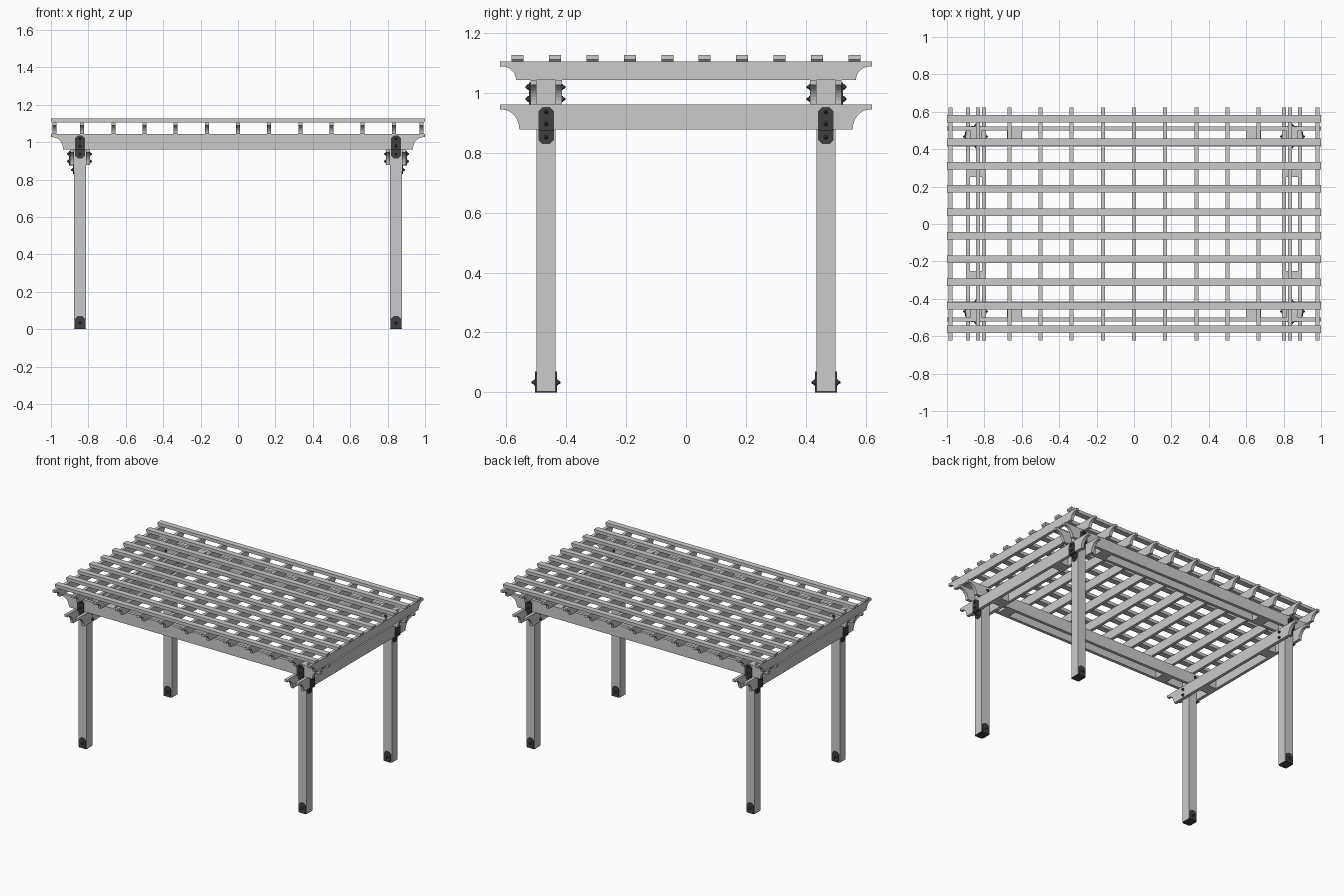
import bpy, bmesh, math
from mathutils import Matrix, Vector

if "Cube" in bpy.data.objects:
    bpy.data.objects.remove(bpy.data.objects["Cube"])

dark = bpy.data.materials.new("dark_metal")
dark.diffuse_color = (0.05, 0.05, 0.05, 1)
dark.use_nodes = True
dark.node_tree.nodes["Principled BSDF"].inputs["Base Color"].default_value = dark.diffuse_color

PX, PY, P = 0.845, 0.4675, 0.0315     # post centre and half width
T = 0.021                             # timber thickness


def finish(name, bm, mat=None):
    bmesh.ops.recalc_face_normals(bm, faces=bm.faces)
    me = bpy.data.meshes.new(name)
    bm.to_mesh(me)
    bm.free()
    ob = bpy.data.objects.new(name, me)
    bpy.context.collection.objects.link(ob)
    if mat:
        me.materials.append(mat)
    return ob


def box(name, x0, x1, y0, y1, z0, z1, mat=None):
    bm = bmesh.new()
    m = Matrix.Translation(((x0 + x1) / 2, (y0 + y1) / 2, (z0 + z1) / 2))
    bmesh.ops.create_cube(bm, size=1, matrix=m @ Matrix.Diagonal((x1 - x0, y1 - y0, z1 - z0, 1)))
    return finish(name, bm, mat)


def prism(name, pts, axis, a, b, mat=None):
    """Extrude an outline (u, z) from a to b along 'x' (u = y) or 'y' (u = x)."""
    bm = bmesh.new()
    place = (lambda u, z, d: (d, u, z)) if axis == 'x' else (lambda u, z, d: (u, d, z))
    lo = [bm.verts.new(place(u, z, a)) for u, z in pts]
    hi = [bm.verts.new(place(u, z, b)) for u, z in pts]
    bm.faces.new(lo)
    bm.faces.new(hi[::-1])
    n = len(pts)
    for i in range(n):
        j = (i + 1) % n
        bm.faces.new((lo[i], lo[j], hi[j], hi[i]))
    return finish(name, bm, mat)


def scroll(L, z0, z1, run):
    """Timber outline with a concave cut under each end."""
    lip, step = 0.016, 0.008
    end = [(L, z1), (L, z1 - lip)]
    rx, rz = run - step, z1 - lip - z0
    for i in range(9):
        t = math.radians(90 * i / 8)
        end.append((L - step - rx * math.sin(t), z0 + rz * math.cos(t)))
    return end + [(-u, z) for u, z in reversed(end)]


def bolt(name, axis, u, z, d, s):
    """Hex head with a small stud, pointing along s * axis from surface d."""
    bm = bmesh.new()
    direction = Vector((s, 0, 0)) if axis == 'x' else Vector((0, s, 0))
    rot = direction.to_track_quat('Z', 'Y').to_matrix().to_4x4()
    base = Vector((d, u, z)) if axis == 'x' else Vector((u, d, z))
    for r1, r2, h0, h1 in ((0.010, 0.010, 0, 0.004), (0.007, 0.003, 0.004, 0.012)):
        m = Matrix.Translation(base + direction * (h0 + h1) / 2) @ rot
        bmesh.ops.create_cone(bm, cap_ends=True, segments=6 if h0 else 12,
                              radius1=r1, radius2=r2, depth=h1 - h0, matrix=m)
    finish(name, bm, dark)


def plate(name, axis, u, z0, z1, d, s, cut_low, cut_high, w=0.026, c=0.014):
    """Thin metal plate with optional clipped corners."""
    low = [(u - w, z0 + c), (u - w + c, z0), (u + w - c, z0), (u + w, z0 + c)] \
        if cut_low else [(u - w, z0), (u + w, z0)]
    high = [(u + w, z1 - c), (u + w - c, z1), (u - w + c, z1), (u - w, z1 - c)] \
        if cut_high else [(u + w, z1), (u - w, z1)]
    prism(name, low + high, axis, d, d + s * 0.005, dark)


def stepped_bracket(name, axis, u, post_face, s, z0):
    """Plate on the beam, shelf under the beam, plate on the post."""
    beam_face = post_face + s * T
    plate(name + "_upper", axis, u, z0 - 0.005, z0 + 0.074, beam_face, s, False, True)
    plate(name + "_lower", axis, u, z0 - 0.05, z0, post_face, s, True, False)
    plate(name + "_shelf", axis, u, z0 - 0.005, z0, post_face + s * 0.0125, s, False, False)
    a, b = sorted((post_face, beam_face))
    if axis == 'x':
        box(name + "_ledge", a, b, u - 0.026, u + 0.026, z0 - 0.005, z0, dark)
    else:
        box(name + "_ledge", u - 0.026, u + 0.026, a, b, z0 - 0.005, z0, dark)
    for dz in (0.018, 0.058):
        bolt(name + "_beam_bolt", axis, u, z0 + dz, beam_face + s * 0.005, s)
        bolt(name + "_inner_bolt", axis, u, z0 + dz, post_face - s * (2 * P + T), -s)
    bolt(name + "_post_bolt", axis, u, z0 - 0.027, post_face + s * 0.005, s)


# Corners: post, foot, brackets and spacer blocks
for sx in (-1, 1):
    for sy in (-1, 1):
        x, y = sx * PX, sy * PY
        box("post", x - P, x + P, y - P, y + P, 0.004, 1.043)
        box("foot_plate", x - P, x + P, y - P, y + P, 0, 0.005, dark)
        for s in (-1, 1):
            plate("foot_bracket", 'y', x, 0, 0.07, y + s * P, s, False, True)
            bolt("foot_bolt", 'y', x, 0.033, y + s * (P + 0.005), s)
        stepped_bracket("side_bracket", 'x', y, x + sx * P, sx, 0.879)
        stepped_bracket("end_bracket", 'y', x, y + sy * P, sy, 0.962)
        bx, by = sx * 0.64, sy * 0.29
        box("long_beam_spacer", bx - 0.04, bx + 0.04, y - P, y + P, 0.962, 1.043)
        box("side_beam_spacer", x - P, x + P, by - 0.04, by + 0.04, 0.879, 0.961)

# Double beams clamping the posts
for s in (-1, 1):
    for inner in (P, -P - T):
        prism("side_beam", scroll(0.622, 0.879, 0.961, 0.065), 'x',
              s * (PX + inner), s * (PX + inner + T))
        prism("long_beam", scroll(1.0, 0.962, 1.043, 0.065), 'y',
              s * (PY + inner), s * (PY + inner + T))

# Rafters
for x in [i / 6 for i in range(-5, 6)] + [-0.98, 0.98]:
    prism("rafter", scroll(0.622, 1.043, 1.105, 0.054), 'x', x - T / 2, x + T / 2)

# Top slats, undercut at the ends
for i in range(10):
    y = -0.5625 + i * 0.125
    prism("top_slat", [(-1, 1.127), (-1, 1.113), (-0.992, 1.105),
                       (0.992, 1.105), (1, 1.113), (1, 1.127)], 'y', y - 0.02, y + 0.02)
